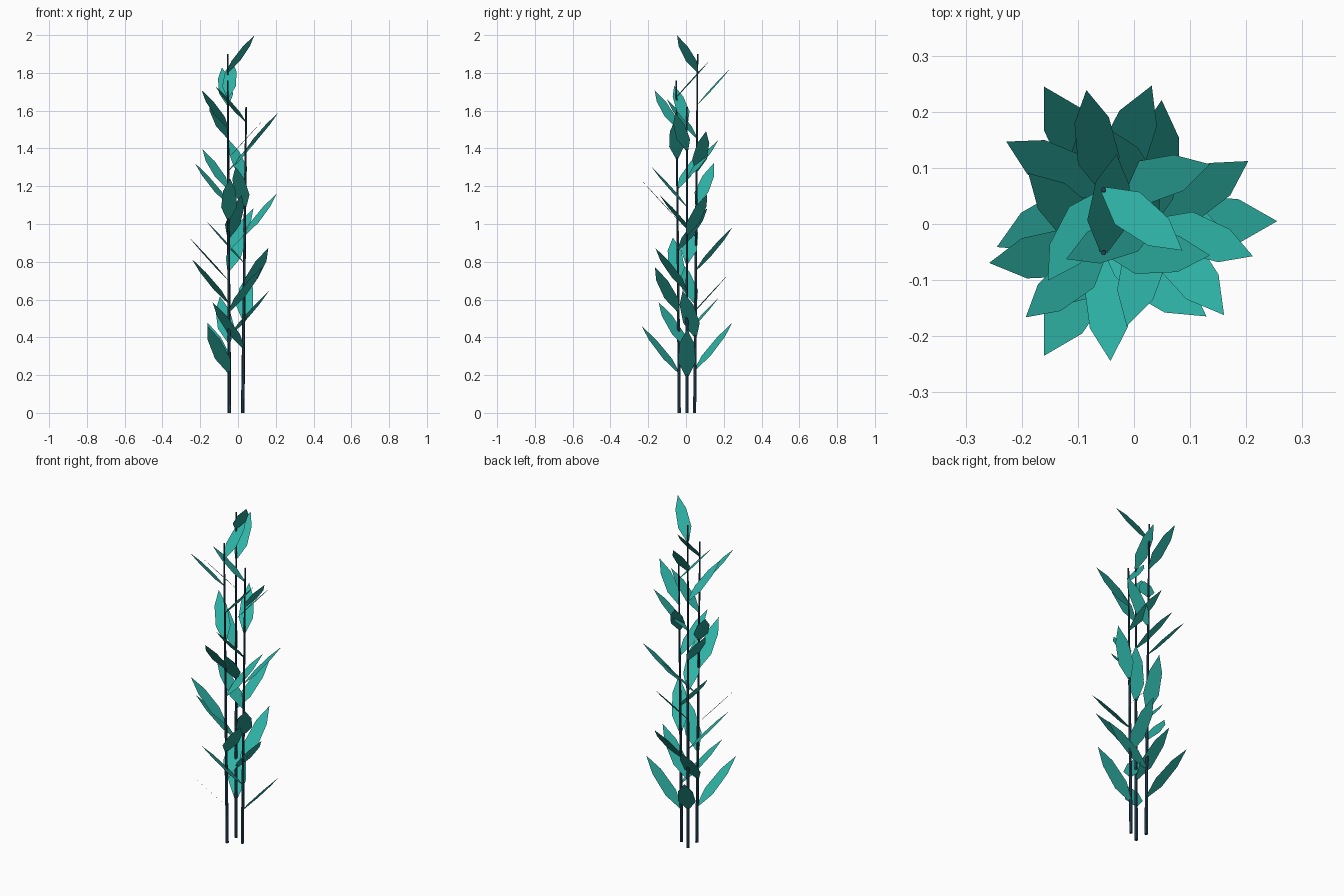
import bpy, bmesh, math
from mathutils import Vector

if "Cube" in bpy.data.objects:
    bpy.data.objects.remove(bpy.data.objects["Cube"])


def material(name, rgb):
    m = bpy.data.materials.new(name)
    m.diffuse_color = (*rgb, 1)
    m.use_nodes = True
    m.node_tree.nodes["Principled BSDF"].inputs["Base Color"].default_value = m.diffuse_color
    return m


teal = material("teal_leaf", (0.028, 0.46, 0.39))
navy = material("dark_blue_stem", (0.018, 0.055, 0.095))

CENTRE = Vector((-0.022, 0.005, 0))
LEAVES = 10
GOLDEN = math.radians(137.5)
# (position along leaf, half width factor)
LEAF_PROFILE = [(0, 0.18), (0.3, 1.0), (0.7, 0.83)]


def finish(name, bm, mat):
    me = bpy.data.meshes.new(name)
    bm.to_mesh(me)
    bm.free()
    me.materials.append(mat)
    ob = bpy.data.objects.new(name, me)
    bpy.context.collection.objects.link(ob)
    return ob


def stem_point(az, t):
    r = 0.047 + 0.018 * t
    return CENTRE + Vector((r * math.cos(az), r * math.sin(az), 0))


def make_stem(name, az, height):
    # six-sided tapered rod leaning slightly outward
    bm = bmesh.new()
    rings = []
    for t, rad in ((0, 0.0095), (1, 0.0045)):
        c = stem_point(az, t) + Vector((0, 0, height * t))
        rings.append([bm.verts.new(c + Vector((rad * math.cos(k * math.pi / 3),
                                               rad * math.sin(k * math.pi / 3), 0)))
                      for k in range(6)])
    a, b = rings
    for k in range(6):
        n = (k + 1) % 6
        bm.faces.new((a[k], a[n], b[n], b[k]))
    bm.faces.new(a[::-1])
    bm.faces.new(b)
    finish(name, bm, navy)


def make_leaves(name, az, height):
    # flat pointed blades spiralling up the stem, shrinking toward the top
    bm = bmesh.new()
    for j in range(LEAVES):
        f = j / (LEAVES - 1)
        t = 0.12 + 0.83 * f
        a = az - GOLDEN * j
        scale = 1 - 0.225 * f
        base = stem_point(az, t) + Vector((0, 0, height * t))
        along = Vector((0.228 * math.cos(a), 0.228 * math.sin(a), 0.249)) * scale
        side = Vector((-math.sin(a), math.cos(a), 0)) * 0.047 * scale
        right = [bm.verts.new(base + along * u - side * w) for u, w in LEAF_PROFILE]
        left = [bm.verts.new(base + along * u + side * w) for u, w in LEAF_PROFILE]
        bm.faces.new(right + [bm.verts.new(base + along)] + left[::-1])
    finish(name, bm, teal)


for label, deg, height in (("back", 120, 1.90), ("front", 240, 1.76), ("right", 0, 1.62)):
    az = math.radians(deg)
    make_stem(label + "_stem", az, height)
    make_leaves(label + "_leaves", az, height)
